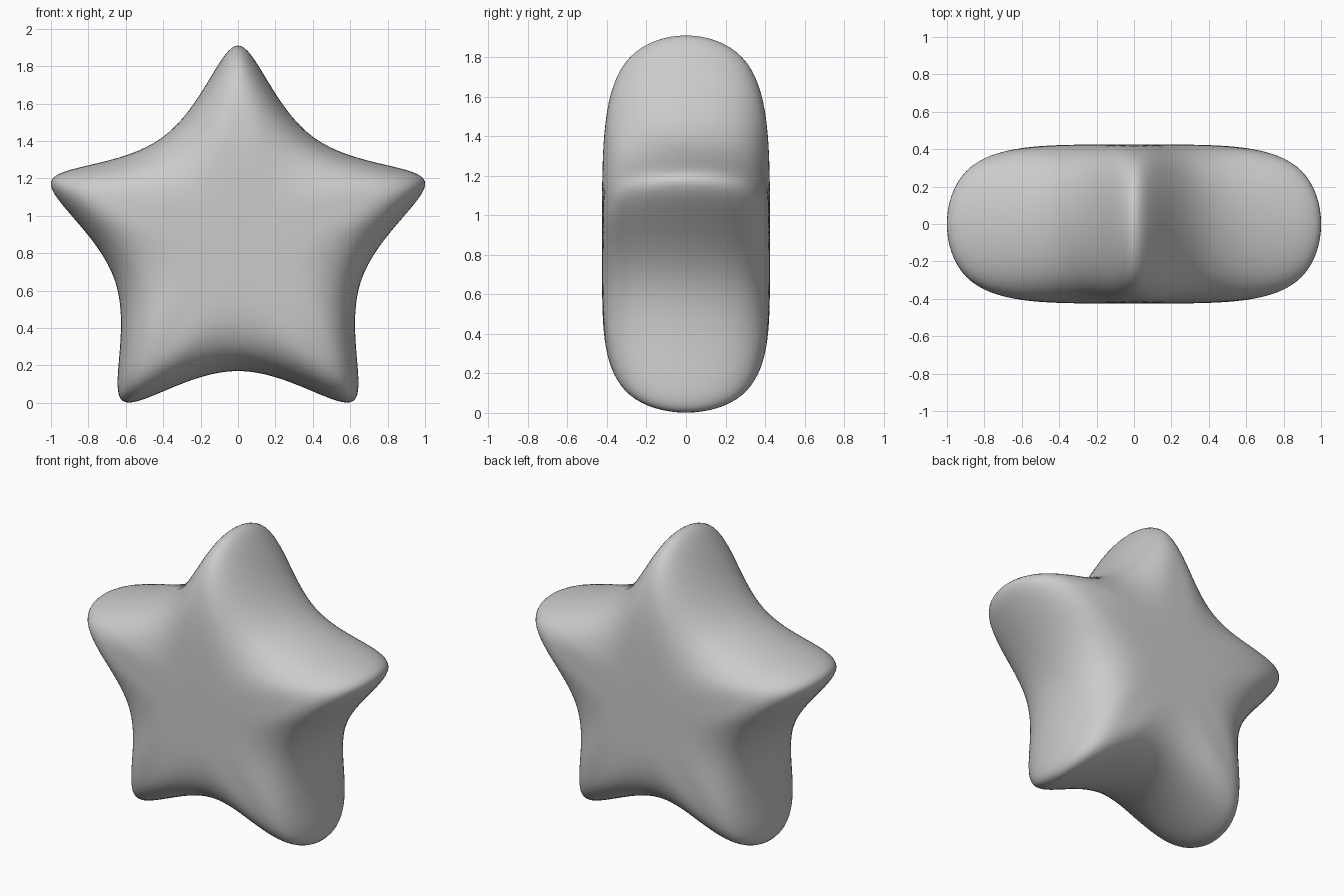
import bpy, bmesh, math

if "Cube" in bpy.data.objects:
    bpy.data.objects.remove(bpy.data.objects["Cube"])

TIP, VALLEY = 1.433, 0.488      # cage radii (smoothing pulls the points in)
HALF_DEPTH = 0.425
CENTRE_Z = 0.86

bm = bmesh.new()


def star_ring(y):
    """Ten alternating tip / valley points plus a centre point."""
    ring = []
    for i in range(10):
        a = math.pi / 2 + i * math.pi / 5
        r = VALLEY if i % 2 else TIP
        ring.append(bm.verts.new((r * math.cos(a), y, CENTRE_Z + r * math.sin(a))))
    return ring, bm.verts.new((0, y, CENTRE_Z))


# Star prism cage: front fan, back fan and side walls
front, front_mid = star_ring(-HALF_DEPTH)
back, back_mid = star_ring(HALF_DEPTH)
for i in range(10):
    j = (i + 1) % 10
    bm.faces.new((front_mid, front[j], front[i]))
    bm.faces.new((back_mid, back[i], back[j]))
    bm.faces.new((front[i], front[j], back[j], back[i]))
bmesh.ops.recalc_face_normals(bm, faces=bm.faces)
for f in bm.faces:
    f.smooth = True

mesh = bpy.data.meshes.new("puffy_star")
bm.to_mesh(mesh)
bm.free()
star = bpy.data.objects.new("puffy_star", mesh)
bpy.context.collection.objects.link(star)

# Round the cage into a soft, puffy star
sub = star.modifiers.new("soften", 'SUBSURF')
sub.levels = sub.render_levels = 4
